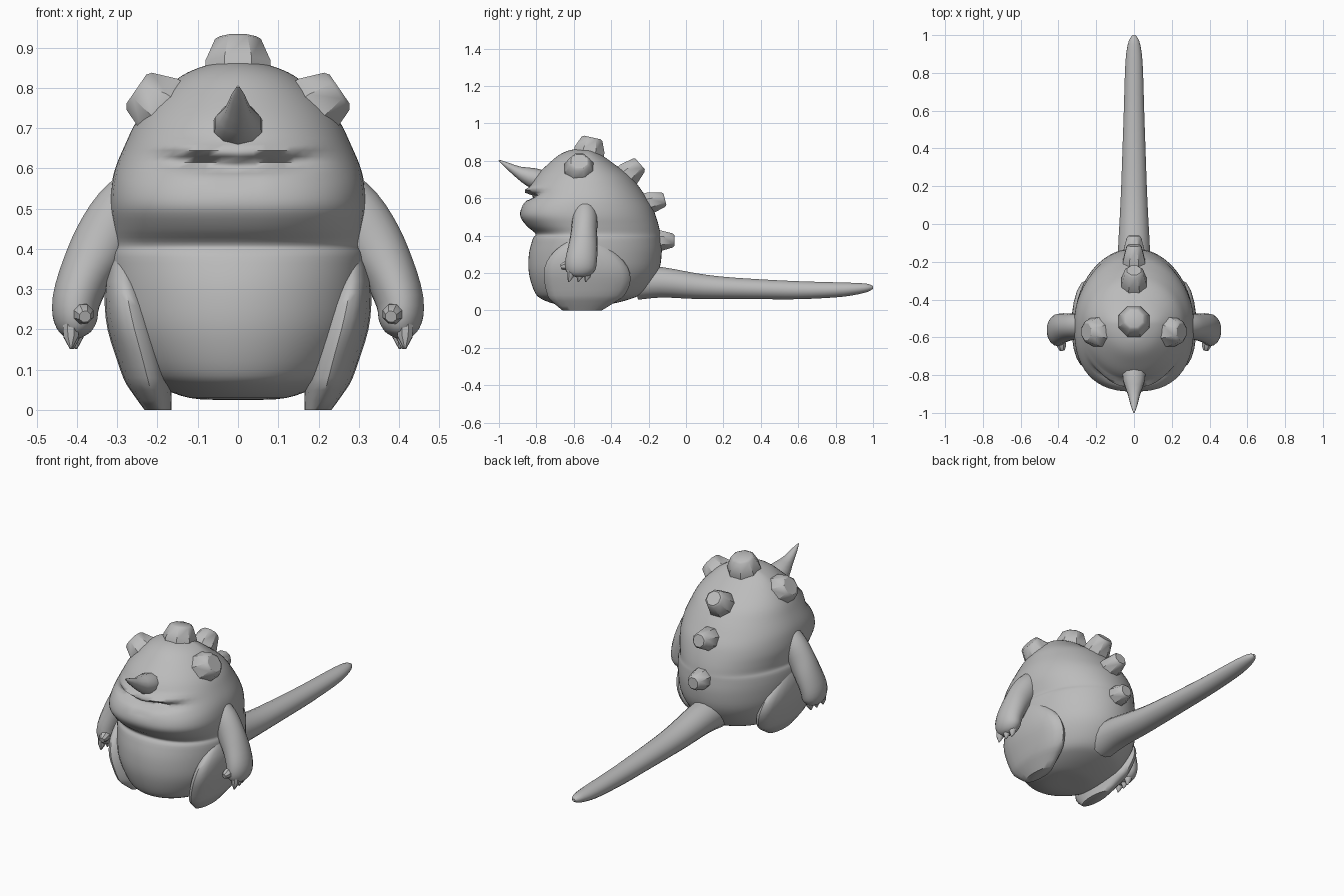
import bpy, bmesh, math
from mathutils import Vector

if "Cube" in bpy.data.objects:
    bpy.data.objects.remove(bpy.data.objects["Cube"])

skin = bpy.data.materials.new("grey_skin")
skin.diffuse_color = (0.5, 0.5, 0.5, 1)
skin.use_nodes = True
skin.node_tree.nodes["Principled BSDF"].inputs["Base Color"].default_value = skin.diffuse_color


def loft(name, rings, angle=40):
    """Skin closed rings of equal length and cap both ends."""
    bm = bmesh.new()
    loops = [[bm.verts.new(p) for p in ring] for ring in rings]
    n = len(loops[0])
    for a, b in zip(loops, loops[1:]):
        for i in range(n):
            j = (i + 1) % n
            bm.faces.new((a[i], a[j], b[j], b[i]))
    bm.faces.new(loops[0])
    bm.faces.new(loops[-1])
    bmesh.ops.recalc_face_normals(bm, faces=bm.faces)
    me = bpy.data.meshes.new(name)
    bm.to_mesh(me)
    bm.free()
    me.materials.append(skin)
    ob = bpy.data.objects.new(name, me)
    bpy.context.collection.objects.link(ob)
    bpy.ops.object.select_all(action='DESELECT')
    ob.select_set(True)
    bpy.context.view_layer.objects.active = ob
    bpy.ops.object.shade_smooth_by_angle(angle=math.radians(angle))
    return ob


def spline(rows, steps):
    """Catmull-Rom interpolation of rows of numbers."""
    out = []
    for i in range(len(rows) - 1):
        a, b, c, d = (rows[max(0, min(len(rows) - 1, i + k))] for k in (-1, 0, 1, 2))
        for s in range(steps):
            t = s / steps
            out.append([0.5 * (2 * q + (r - p) * t + (2 * p - 5 * q + 4 * r - u) * t * t
                               + (3 * q - p - 3 * r + u) * t ** 3)
                        for p, q, r, u in zip(a, b, c, d)])
    return out + [list(rows[-1])]


def tube(name, rows, sides=16, steps=3, angle=40, side_axis=(1, 0, 0)):
    """Sweep an ellipse; each row is x, y, z, radius along side axis, other radius."""
    rows = spline(rows, steps) if steps > 1 else rows
    pts = [Vector(r[:3]) for r in rows]
    rings = []
    for i, r in enumerate(rows):
        t = (pts[min(i + 1, len(pts) - 1)] - pts[max(i - 1, 0)]).normalized()
        u = Vector(side_axis)
        u = (u - t * u.dot(t)).normalized()
        v = t.cross(u)
        angs = [2 * math.pi * (k + 0.5) / sides for k in range(sides)]
        rings.append([pts[i] + u * math.cos(a) * r[3] + v * math.sin(a) * r[4] for a in angs])
    return loft(name, rings, angle)


def bell(v, w):
    return math.exp(-(v / w) ** 2)


# Body: height, half width, front y, back y
body_rows = [
    (.025, .03, -.56, -.48), (.03, .12, -.68, -.42), (.06, .20, -.77, -.30),
    (.10, .25, -.81, -.22), (.20, .30, -.84, -.15), (.30, .315, -.84, -.13),
    (.38, .315, -.82, -.133), (.41, .305, -.805, -.137), (.45, .31, -.85, -.145),
    (.50, .317, -.885, -.16), (.55, .315, -.88, -.18), (.60, .305, -.855, -.21),
    (.66, .28, -.835, -.25), (.72, .25, -.80, -.30), (.78, .20, -.74, -.38),
    (.83, .14, -.68, -.45), (.857, .075, -.62, -.50), (.864, .02, -.56, -.54)]
SEG, MID = 56, -.53
rings = []
for z, w, yf, yb in spline(body_rows, 4):
    ring = []
    power = 1 - .2 * bell(z - .52, .12)      # blunter muzzle
    for k in range(SEG):
        a = 2 * math.pi * k / SEG
        c, s = math.cos(a), math.sin(a)
        x = w * math.copysign(abs(c) ** (power if s < 0 else 1), c)
        y = MID + (yb - MID) * s if s > 0 else MID - (MID - yf) * -(abs(s) ** power)* -1
        if s < 0:
            # Frowning eye groove and the brow ridge above it
            fade = math.exp(-(x / .19) ** 4)
            y += .045 * fade * bell(z - .605 - .08 * abs(x), .017)
            y -= .025 * fade * bell(z - .637 - .10 * abs(x), .017)
            # Cleft in the middle of the upper lip
            y += .012 * bell(x, .02) * bell(z - .565, .015)
        ring.append((x, y, z))
    rings.append(ring)
loft("body", rings, 80)

# Tail
tube("tail", [
    (0, -.26, .15, .09, .095), (0, -.13, .15, .086, .083), (0, .05, .13, .076, .070),
    (0, .20, .12, .069, .061), (0, .40, .113, .062, .054), (0, .60, .108, .055, .049),
    (0, .80, .110, .049, .041), (0, .90, .115, .042, .033), (0, .97, .121, .028, .022),
    (0, 1.0, .123, .008, .007)])

# Nose horn
tube("nose_horn", [
    (0, -.77, .695, .064, .055), (0, -.83, .712, .060, .052), (0, -.90, .742, .034, .030),
    (0, -.96, .778, .018, .015), (0, -1.0, .803, .003, .003)], sides=10, steps=2)


# Blunt eight-sided studs on the head and back
def stud(name, pos, normal, r, h):
    p, n = Vector(pos), Vector(normal).normalized()
    side = (0, 1, 0) if abs(n.x) > .1 else (1, 0, 0)
    rows = [(*(p + n * d), q, q) for d, q in
            ((-.04, r), (0, r), (h * .88, r * .70), (h, r * .55))]
    tube(name, rows, sides=8, steps=1, angle=35, side_axis=side)


stud("crown_stud", (0, -.515, .86), (0, .22, 1), .088, .066)
stud("upper_back_stud", (0, -.305, .73), (0, .75, .66), .073, .08)
stud("middle_back_stud", (0, -.19, .575), (0, 1, .25), .062, .08)
stud("lower_back_stud", (0, -.13, .373), (0, 1, .02), .058, .068)

for s, label in ((-1, "left"), (1, "right")):
    stud(label + "_head_stud", (s * .195, -.57, .757), (s * .8, 0, .55), .086, .07)

    # Arm with rounded hand
    tube(label + "_arm", [
        (s * .235, -.54, .57, .05, .05), (s * .29, -.54, .50, .068, .066),
        (s * .335, -.545, .42, .074, .070), (s * .375, -.55, .345, .066, .078),
        (s * .402, -.56, .27, .060, .084), (s * .403, -.565, .22, .054, .080),
        (s * .400, -.565, .19, .036, .058), (s * .398, -.565, .178, .010, .015)],
        sides=18, side_axis=(s, 0, 0))

    # Thumb and finger claws
    tube(label + "_thumb", [
        (s * .39, -.60, .245, .024, .024), (s * .383, -.645, .238, .026, .026),
        (s * .38, -.668, .232, .015, .015)], sides=8, steps=1)
    for i, (x, y) in enumerate(((.415, -.615), (.41, -.565), (.402, -.525))):
        tube(f"{label}_claw_{i + 1}", [
            (s * x, y, .215, .022, .022), (s * x, y - .004, .182, .020, .020),
            (s * x, y - .012, .152, .003, .003)], sides=8, steps=1)

    # Thigh and flat foot: height, inner x, outer x, front y, back y
    leg = [(0, .165, .232, -.66, -.45), (.05, .165, .268, -.72, -.37),
           (.08, .165, .285, -.74, -.33), (.14, .175, .306, -.755, -.30),
           (.20, .19, .324, -.76, -.30), (.26, .21, .331, -.745, -.33),
           (.32, .235, .328, -.70, -.39), (.38, .26, .312, -.62, -.46)]
    rings = []
    for z, xi, xo, yf, yb in spline(leg, 2):
        ring = []
        for k in range(20):
            a = 2 * math.pi * k / 20
            ring.append((s * ((xi + xo) / 2 + (xo - xi) / 2 * math.cos(a)),
                         (yf + yb) / 2 + (yb - yf) / 2 * math.sin(a), z))
        rings.append(ring)
    loft(label + "_leg", rings, 45)
